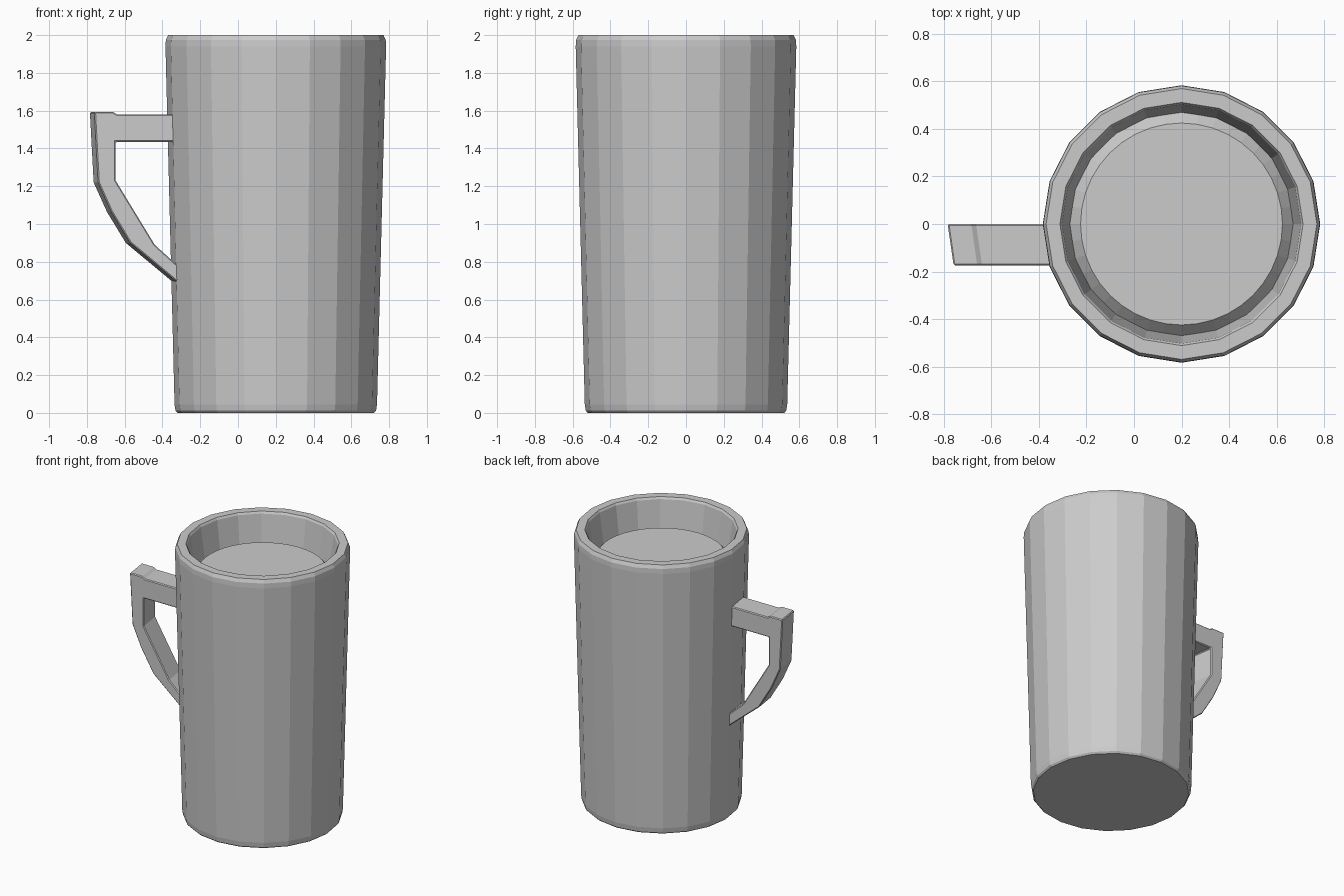
import bpy, bmesh
from math import cos, sin, tau

if "Cube" in bpy.data.objects:
    bpy.data.objects.remove(bpy.data.objects["Cube"])

CX = 0.20  # the cup axis sits right of centre to leave room for the handle


def finish(bm, name):
    bmesh.ops.recalc_face_normals(bm, faces=bm.faces)
    mesh = bpy.data.meshes.new(name)
    bm.to_mesh(mesh)
    bm.free()
    obj = bpy.data.objects.new(name, mesh)
    bpy.context.collection.objects.link(obj)
    return obj


def lathe(name, profile, sides):
    """Closed solid of revolution, capped at the first and last ring."""
    bm = bmesh.new()
    rings = [[bm.verts.new((CX + r * cos(tau * i / sides), r * sin(tau * i / sides), z))
              for i in range(sides)] for r, z in profile]
    for a, b in zip(rings, rings[1:]):
        for i in range(sides):
            j = (i + 1) % sides
            bm.faces.new((a[i], a[j], b[j], b[i]))
    bm.faces.new(rings[0])
    bm.faces.new(rings[-1])
    return finish(bm, name)


# Tapered 20-sided cup: outside, bevelled rim, inside wall, inner floor
lathe("cup_body", [(0.52, 0.0), (0.531, 0.012), (0.536, 0.045), (0.584, 1.94),
                   (0.582, 1.975), (0.57, 2.0), (0.512, 2.0), (0.503, 1.985),
                   (0.470, 1.76), (0.44, 0.12)], 20)

# Drink surface with a sloping edge
lathe("drink", [(0.465, 1.72), (0.475, 1.755), (0.425, 1.81)], 40)

# Handle: side profile extruded from one cup facet, so its depth is slanted
outline = [(-0.34, 1.58), (-0.665, 1.58), (-0.685, 1.593), (-0.785, 1.593),
           (-0.765, 1.22), (-0.695, 1.065), (-0.595, 0.90), (-0.31, 0.663),
           (-0.31, 0.75), (-0.465, 0.89), (-0.672, 1.23), (-0.672, 1.435),
           (-0.34, 1.435)]
bm = bmesh.new()
back = [bm.verts.new((x, 0.0, z)) for x, z in outline]
front = [bm.verts.new((x + 0.025, -0.174, z)) for x, z in outline]
bm.faces.new(back)
bm.faces.new(front)
for i in range(len(outline)):
    j = (i + 1) % len(outline)
    bm.faces.new((back[i], back[j], front[j], front[i]))
handle = finish(bm, "handle")
bevel = handle.modifiers.new("soft_edges", 'BEVEL')
bevel.width = 0.006
bevel.segments = 1
bevel.limit_method = 'ANGLE'
bevel.angle_limit = 0.9
